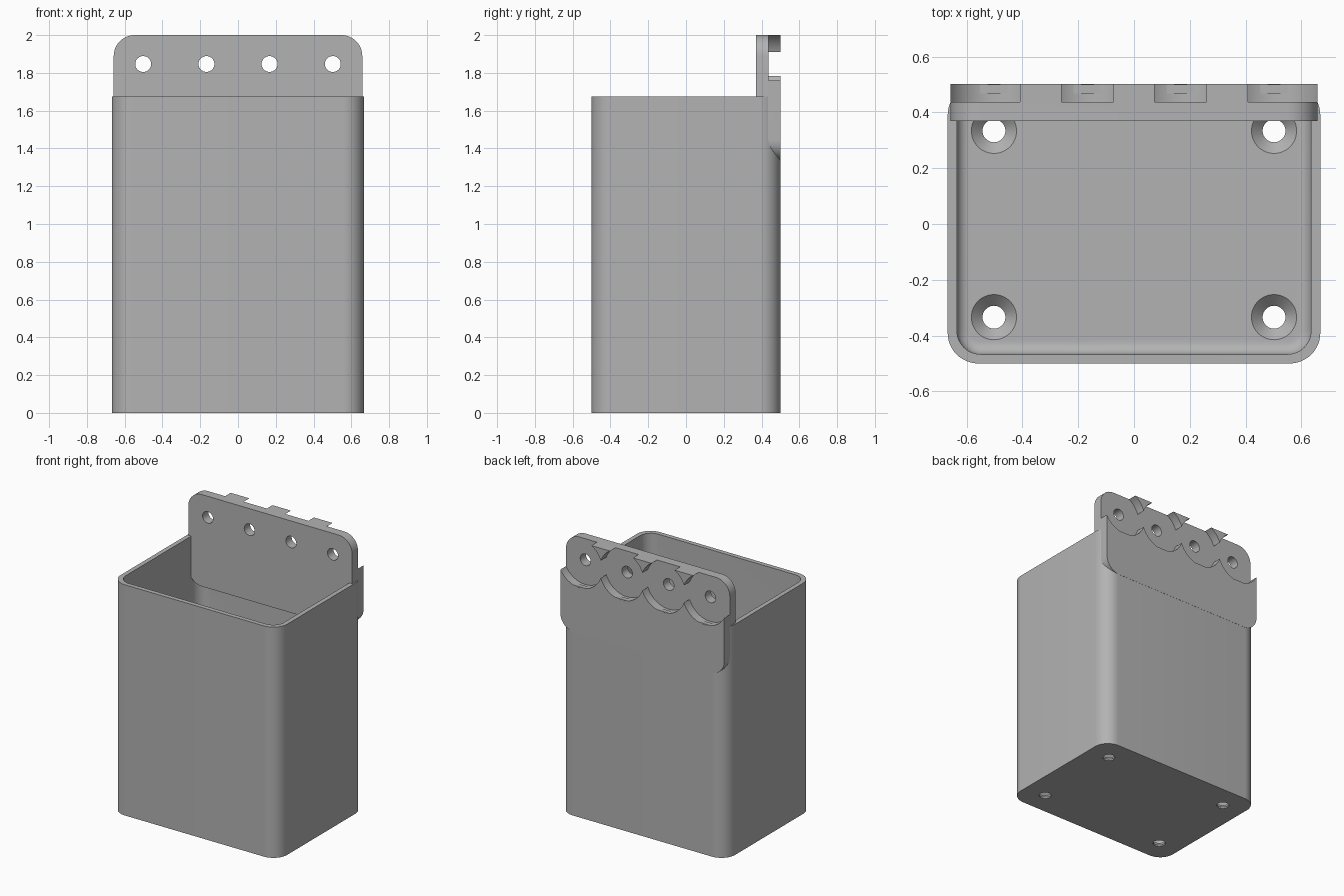
import bpy
import bmesh
import math
from mathutils import Matrix

cube = bpy.data.objects.get("Cube")
if cube:
    bpy.data.objects.remove(cube, do_unlink=True)

grey = bpy.data.materials.new("plain grey")
grey.use_nodes = True
colour = (0.45, 0.45, 0.45, 1)
grey.diffuse_color = colour
grey.node_tree.nodes["Principled BSDF"].inputs["Base Color"].default_value = colour


def rounded_rect(hx, hy, r, steps=12):
    """Outline of a rounded rectangle, counter-clockwise."""
    pts = []
    for k, (sx, sy) in enumerate([(1, 1), (-1, 1), (-1, -1), (1, -1)]):
        for i in range(steps + 1):
            a = math.pi / 2 * (k + i / steps)
            pts.append((sx * (hx - r) + r * math.cos(a),
                        sy * (hy - r) + r * math.sin(a)))
    return pts


def circle(r, n=48):
    return [(r * math.cos(2 * math.pi * i / n), r * math.sin(2 * math.pi * i / n))
            for i in range(n)]


def loft(name, layers, matrix=Matrix()):
    """Closed solid through stacked outlines given as (outline, height)."""
    bm = bmesh.new()
    rings = [[bm.verts.new((x, y, z)) for x, y in pts] for pts, z in layers]
    for a, b in zip(rings, rings[1:]):
        for i in range(len(a)):
            j = (i + 1) % len(a)
            bm.faces.new((a[i], a[j], b[j], b[i]))
    bm.faces.new(rings[0][::-1])
    bm.faces.new(rings[-1])
    bm.transform(matrix)
    bmesh.ops.recalc_face_normals(bm, faces=bm.faces)
    mesh = bpy.data.meshes.new(name)
    bm.to_mesh(mesh)
    bm.free()
    mesh.materials.append(grey)
    obj = bpy.data.objects.new(name, mesh)
    bpy.context.collection.objects.link(obj)
    return obj


def activate(obj):
    bpy.ops.object.select_all(action='DESELECT')
    obj.select_set(True)
    bpy.context.view_layer.objects.active = obj


def cut(obj, cutter):
    cutter.hide_render = True
    mod = obj.modifiers.new("cut", 'BOOLEAN')
    mod.operation = 'DIFFERENCE'
    mod.solver = 'EXACT'
    mod.object = cutter
    activate(obj)
    bpy.ops.object.modifier_apply(modifier=mod.name)
    bpy.data.objects.remove(cutter, do_unlink=True)


def smooth(obj):
    activate(obj)
    bpy.ops.object.shade_smooth_by_angle(angle=math.radians(30))


# Open box with a filleted floor
HX, HY, TOP, WALL, FLOOR, FILLET = 0.668, 0.5, 1.675, 0.033, 0.05, 0.045
box = loft("box", [(rounded_rect(HX, HY, 0.11), 0), (rounded_rect(HX, HY, 0.11), TOP)])
layers = []
for i in range(9):
    a = math.pi / 2 * i / 8
    d = FILLET * (1 - math.sin(a))
    layers.append((rounded_rect(HX - WALL - d, HY - WALL - d, 0.085 - d),
                   FLOOR + FILLET * (1 - math.cos(a))))
layers.append((rounded_rect(HX - WALL, HY - WALL, 0.085), TOP + 0.1))
cut(box, loft("cavity_cutter", layers))

# Countersunk holes in the floor
for x in (-0.502, 0.502):
    for y in (-0.334, 0.334):
        cut(box, loft("floor_hole_cutter",
                      [(circle(0.041), -0.05), (circle(0.041), FLOOR - 0.04),
                       (circle(0.081), FLOOR), (circle(0.081), FLOOR + 0.02)],
                      Matrix.Translation((x, y, 0))))
smooth(box)

# Mounting plate, standing upright at the back (local z runs towards -y)
BACK, FRONT, RECESS, HOLE_Z = 0.501, 0.37, 0.437, 1.847


def upright(x, z):
    return Matrix.Translation((x, 0, z)) @ Matrix.Rotation(math.pi / 2, 4, 'X')


plate = loft("mounting_plate",
             [(rounded_rect(0.658, 0.3335, 0.11), -BACK),
              (rounded_rect(0.658, 0.3335, 0.11), -FRONT)], upright(0, 1.6665))

# Round recesses on the back of the plate, each with a screw hole
for x in (-0.502, -0.167, 0.167, 0.502):
    cut(plate, loft("recess_cutter", [(circle(0.179, 72), -0.6), (circle(0.179, 72), -RECESS)],
                    upright(x, HOLE_Z)))
for x in (-0.502, -0.167, 0.167, 0.502):
    cut(plate, loft("plate_hole_cutter", [(circle(0.042), -0.7), (circle(0.042), -0.2)],
                    upright(x, HOLE_Z)))
smooth(plate)
